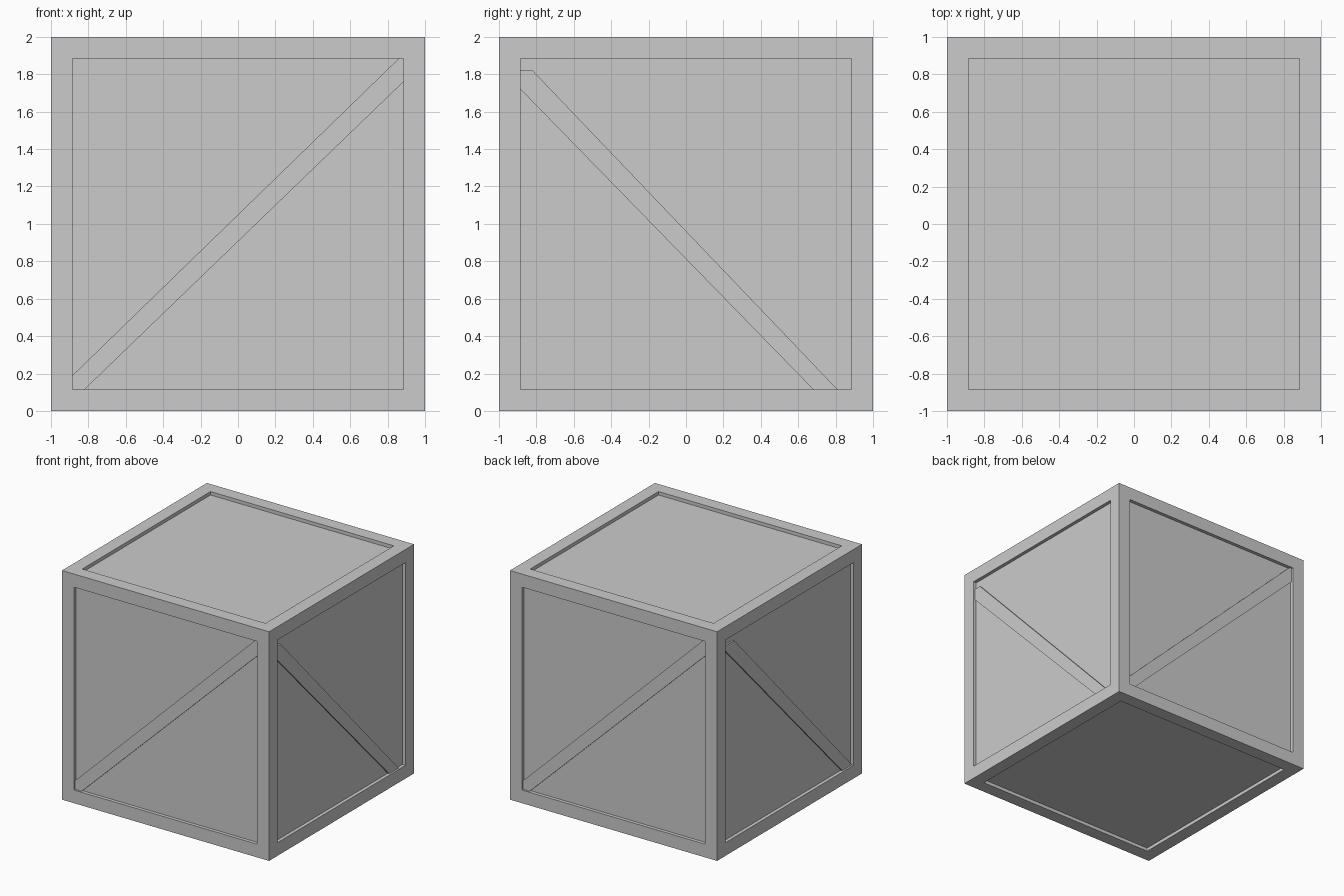
import bpy, bmesh
from math import pi
from mathutils import Matrix, Vector

if "Cube" in bpy.data.objects:
    bpy.data.objects.remove(bpy.data.objects["Cube"])

RIM = 0.115      # width of the raised border
DEPTH = 0.03     # how far the panels sit below the border
PLANK = 0.014    # thickness of the diagonal boards
I = 1 - RIM


def make_object(name, bm):
    bmesh.ops.recalc_face_normals(bm, faces=bm.faces)
    mesh = bpy.data.meshes.new(name)
    bm.to_mesh(mesh)
    bm.free()
    obj = bpy.data.objects.new(name, mesh)
    bpy.context.collection.objects.link(obj)
    return obj


# Crate body: cube with a recessed panel on all six sides
bm = bmesh.new()
bmesh.ops.create_cube(bm, size=2, matrix=Matrix.Translation((0, 0, 1)))
panels = bm.faces[:]
bmesh.ops.inset_individual(bm, faces=panels, thickness=RIM, use_even_offset=True)
for face in panels:
    inward = -face.normal.copy() * DEPTH
    new = bmesh.ops.extrude_discrete_faces(bm, faces=[face])["faces"][0]
    bmesh.ops.translate(bm, verts=new.verts, vec=inward)
make_object("crate_body", bm)


# Diagonal board: outline (across, up) drawn on the front, then turned about z
def board(name, outline, angle):
    bm = bmesh.new()
    y = -1 + DEPTH
    face = bm.faces.new([bm.verts.new((u, y, z)) for u, z in outline])
    ext = bmesh.ops.extrude_face_region(bm, geom=[face])["geom"]
    moved = [g for g in ext if isinstance(g, bmesh.types.BMVert)]
    bmesh.ops.translate(bm, verts=moved, vec=Vector((0, -PLANK, 0)))
    bm.transform(Matrix.Rotation(angle, 4, "Z"))
    make_object(name, bm)


rising = [(-I, RIM), (-0.82, RIM), (I, 1.76), (I, 2 - RIM), (0.86, 2 - RIM), (-I, 0.19)]
board("front_board", rising, 0)
board("back_board", rising, pi)
board("right_board", [(-I, 1.72), (0.68, RIM), (0.81, RIM), (-0.82, 1.82), (-I, 1.82)], pi / 2)
board("left_board", [(-I, 1.80), (0.75, RIM), (I, RIM), (-0.74, 1.82), (-I, 1.82)], -pi / 2)
